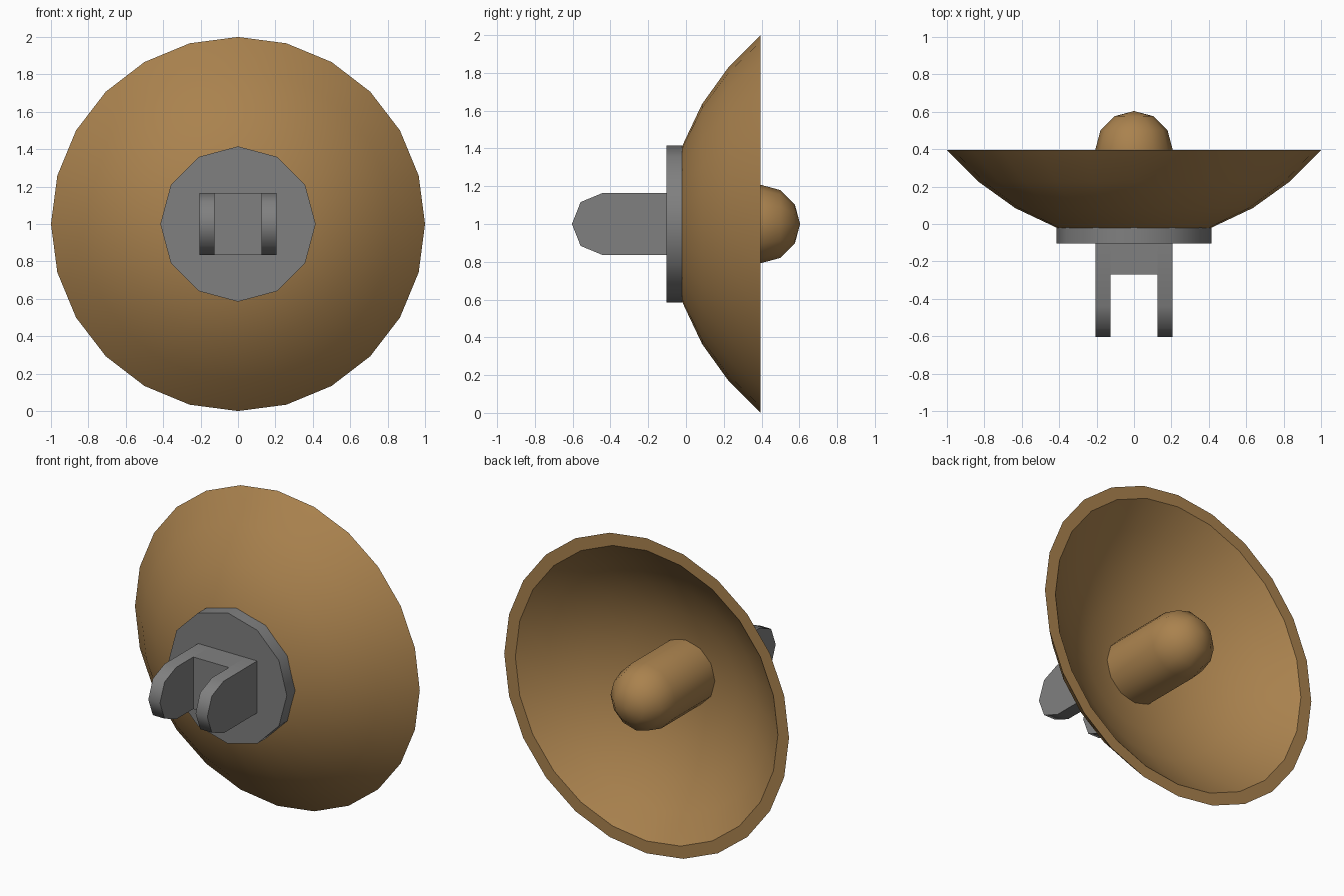
import bpy, bmesh, math

if "Cube" in bpy.data.objects:
    bpy.data.objects.remove(bpy.data.objects["Cube"])


def material(name, rgb):
    m = bpy.data.materials.new(name)
    m.diffuse_color = (*rgb, 1)
    m.use_nodes = True
    m.node_tree.nodes["Principled BSDF"].inputs["Base Color"].default_value = m.diffuse_color
    return m


BROWN = material("tan brown", (0.40, 0.223, 0.076))
GRAY = material("mid gray", (0.216, 0.216, 0.216))
AXIS_Z = 1.0  # height of the dish axis, which runs along y


def finish(bm, name, mat, angle):
    bmesh.ops.remove_doubles(bm, verts=bm.verts, dist=1e-4)
    bmesh.ops.recalc_face_normals(bm, faces=bm.faces)
    mesh = bpy.data.meshes.new(name)
    bm.to_mesh(mesh)
    bm.free()
    mesh.materials.append(mat)
    ob = bpy.data.objects.new(name, mesh)
    bpy.context.collection.objects.link(ob)
    bpy.ops.object.select_all(action='DESELECT')
    ob.select_set(True)
    bpy.context.view_layer.objects.active = ob
    bpy.ops.object.shade_smooth_by_angle(angle=math.radians(angle))
    return ob


def lathe(name, profile, sides, mat, angle=38):
    """Revolve (radius, y) points, starting and ending on the axis."""
    bm = bmesh.new()
    pts = [bm.verts.new((0, y, AXIS_Z + r)) for r, y in profile]
    edges = [bm.edges.new(pair) for pair in zip(pts, pts[1:])]
    bmesh.ops.spin(bm, geom=pts + edges, cent=(0, 0, AXIS_Z), axis=(0, 1, 0),
                   angle=math.tau, steps=sides, use_merge=False)
    return finish(bm, name, mat, angle)


def prism(bm, points, offset):
    """Extrude a flat outline by an offset vector."""
    face = bm.faces.new([bm.verts.new(p) for p in points])
    top = bmesh.ops.extrude_face_region(bm, geom=[face], use_keep_orig=True)["geom"]
    verts = [v for v in top if isinstance(v, bmesh.types.BMVert)]
    bmesh.ops.translate(bm, verts=verts, vec=offset)


# Hollow dish: outer shell, flat rim, inner shell
lathe("dish", [(0, -0.07), (0.21, -0.055), (0.413, -0.02), (0.635, 0.085),
               (0.83, 0.225), (1.0, 0.395), (0.922, 0.395), (0.775, 0.262),
               (0.605, 0.142), (0.395, 0.047), (0.2, 0.005), (0, -0.01)],
      24, BROWN)

# Central feed: cylinder with a domed end
dome = [(0.207 * math.cos(math.radians(a)), 0.397 + 0.207 * math.sin(math.radians(a)))
        for a in (0, 30, 60)] + [(0, 0.604)]
lathe("feed_horn", [(0, -0.02), (0.207, -0.02)] + dome, 12, BROWN)

# Round mounting plate
lathe("mount_plate", [(0, -0.02), (0.415, -0.02), (0.415, -0.103), (0, -0.103)],
      12, GRAY)

# Forked bracket: solid block plus two rounded prongs, as one body
H = 0.165
bm = bmesh.new()
prism(bm, [(-0.125, -0.27, AXIS_Z - H), (0.125, -0.27, AXIS_Z - H),
           (0.125, -0.09, AXIS_Z - H), (-0.125, -0.09, AXIS_Z - H)], (0, 0, 2 * H))
for s in (-1, 1):
    side = [(-0.09, H), (-0.44, H), (-0.558, 0.116), (-0.604, 0),
            (-0.558, -0.116), (-0.44, -H), (-0.09, -H)]
    prism(bm, [(s * 0.125, y, AXIS_Z + z) for y, z in side], (s * 0.082, 0, 0))
finish(bm, "fork_bracket", GRAY, 50)
